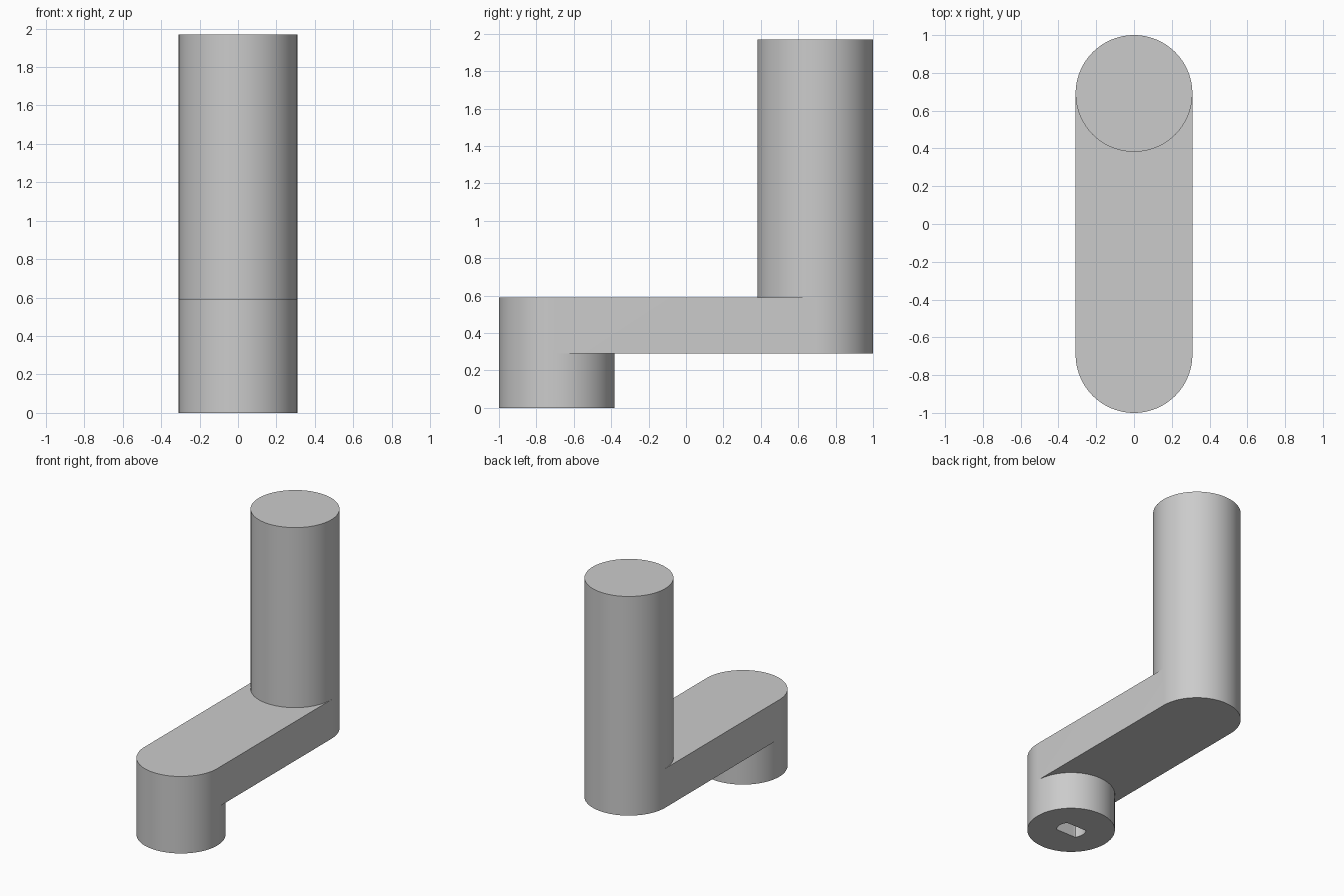
import bpy
import bmesh
from math import cos, sin, pi, radians

cube = bpy.data.objects.get("Cube")
if cube:
    bpy.data.objects.remove(cube)

R = 0.309                 # radius of boss, arm ends and handle
Y = 1 - R                 # distance of both axes from the middle
ARM_LOW, ARM_TOP, TOP = 0.29, 0.59, 1.97
HOLE_R, HOLE_FLAT, HOLE_DEPTH = 0.105, 0.06, 0.28
N = 96

metal = bpy.data.materials.new("plain grey")
metal.use_nodes = True
metal.diffuse_color = (0.6, 0.6, 0.6, 1)
metal.node_tree.nodes["Principled BSDF"].inputs["Base Color"].default_value = (0.6, 0.6, 0.6, 1)

bm = bmesh.new()


def arc(cy, start, end):
    """Points along an arc, angles counted in steps of a full circle."""
    return [(R * cos(2 * pi * i / N), cy + R * sin(2 * pi * i / N))
            for i in range(start, end + 1)]


def loop(points, z):
    return [bm.verts.new((x, y, z)) for x, y in points]


def bridge(a, b):
    for i in range(len(a)):
        j = (i + 1) % len(a)
        bm.faces.new((a[i], a[j], b[j], b[i]))


circle_front = arc(-Y, 0, N - 1)
circle_back = arc(Y, 0, N - 1)
front_half, back_half = arc(-Y, N // 2, N), arc(Y, 0, N // 2)
stadium = back_half + front_half

# Boss wall below the front end
boss_bottom = loop(circle_front, 0)
bridge(boss_bottom, loop(circle_front, ARM_LOW))

# Arm wall, with the boss and handle footprints left out of its flat faces
bridge(loop(stadium, ARM_LOW), loop(stadium, ARM_TOP))
bm.faces.new(loop(back_half + arc(-Y, 0, N // 2)[::-1], ARM_LOW))
bm.faces.new(loop(front_half + arc(Y, N // 2, N)[::-1], ARM_TOP))

# Handle wall and top
handle_top = loop(circle_back, TOP)
bridge(loop(circle_back, ARM_TOP), handle_top)
bm.faces.new(handle_top)

# Shaft socket: a round hole with two flats
socket = []
for i in range(N):
    a = 2 * pi * i / N
    r = min(HOLE_R, HOLE_FLAT / max(abs(sin(a)), 1e-6))
    socket.append((r * cos(a), r * sin(a) - Y))
mouth, roof = loop(socket, 0), loop(socket, HOLE_DEPTH)
bridge(boss_bottom, mouth)
bridge(mouth, roof)
bm.faces.new(roof)

# Weld the parts into one closed solid
bmesh.ops.remove_doubles(bm, verts=bm.verts[:], dist=1e-5)
bmesh.ops.recalc_face_normals(bm, faces=bm.faces[:])
mesh = bpy.data.meshes.new("crank_handle")
bm.to_mesh(mesh)
bm.free()
mesh.materials.append(metal)

crank = bpy.data.objects.new("crank_handle", mesh)
bpy.context.collection.objects.link(crank)
bpy.ops.object.select_all(action="DESELECT")
crank.select_set(True)
bpy.context.view_layer.objects.active = crank
bpy.ops.object.shade_smooth_by_angle(angle=radians(30))
